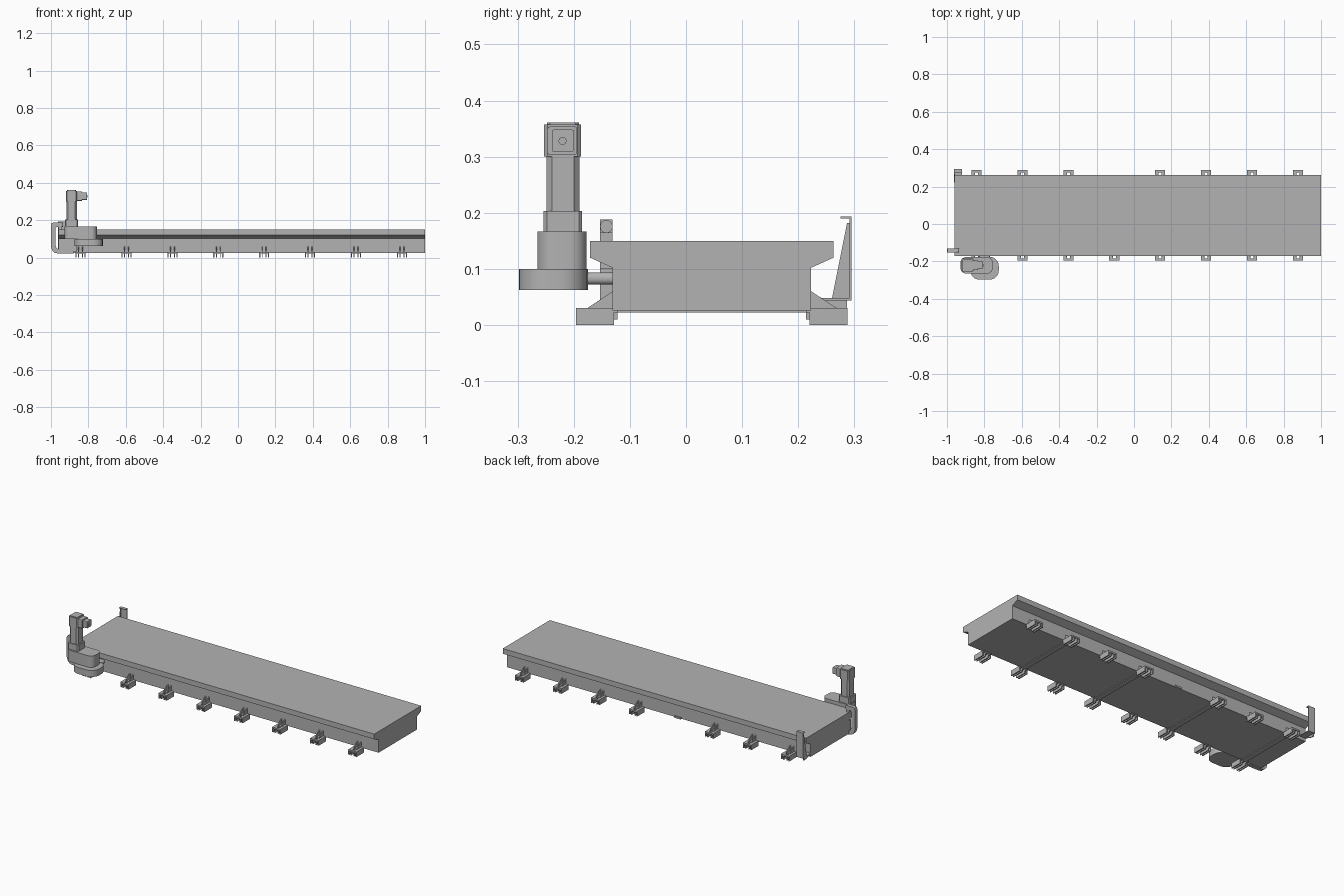
import bpy, bmesh, math
from mathutils import Vector

cube = bpy.data.objects.get("Cube")
if cube:
    bpy.data.objects.remove(cube, do_unlink=True)

steel = bpy.data.materials.new("plain grey")
steel.use_nodes = True
GREY = (0.45, 0.45, 0.45, 1)
steel.diffuse_color = GREY
steel.node_tree.nodes["Principled BSDF"].inputs["Base Color"].default_value = GREY

AXES = {  # how profile (u, v) and depth w map to x, y, z
    "x": lambda u, v, w: (w, u, v),
    "y": lambda u, v, w: (u, w, v),
    "z": lambda u, v, w: (u, v, w),
}


def finish(name, bm, smooth=False):
    bmesh.ops.recalc_face_normals(bm, faces=bm.faces)
    mesh = bpy.data.meshes.new(name)
    bm.to_mesh(mesh)
    bm.free()
    mesh.materials.append(steel)
    obj = bpy.data.objects.new(name, mesh)
    bpy.context.collection.objects.link(obj)
    if smooth:
        bpy.ops.object.select_all(action="DESELECT")
        obj.select_set(True)
        bpy.context.view_layer.objects.active = obj
        bpy.ops.object.shade_smooth_by_angle(angle=math.radians(35))
    return obj


def prism(bm, points, axis, lo, hi):
    """Extrude a closed profile along an axis."""
    place = AXES[axis]
    face = bm.faces.new([bm.verts.new(place(u, v, lo)) for u, v in points])
    out = bmesh.ops.extrude_face_region(bm, geom=[face])
    shift = Vector(place(0, 0, hi - lo))
    moved = [g for g in out["geom"] if isinstance(g, bmesh.types.BMVert)]
    bmesh.ops.translate(bm, verts=moved, vec=shift)


def box(bm, x, y, z):
    prism(bm, [(x[0], y[0]), (x[1], y[0]), (x[1], y[1]), (x[0], y[1])], "z", *z)


def rounded(u, v, r, steps=6):
    """Rectangle outline with rounded (or, with one step, chamfered) corners."""
    pts = []
    corners = [(u[1], v[1]), (u[0], v[1]), (u[0], v[0]), (u[1], v[0])]
    for i, (cu, cv) in enumerate(corners):
        cu += r if cu == u[0] else -r
        cv += r if cv == v[0] else -r
        for k in range(steps + 1):
            a = math.pi / 2 * (i + k / steps)
            pts.append((cu + r * math.cos(a), cv + r * math.sin(a)))
    return pts


def single(name, points, axis, lo, hi, smooth=False):
    bm = bmesh.new()
    prism(bm, points, axis, lo, hi)
    return finish(name, bm, smooth)


# Conveyor bed with overhanging side rails
MID, LEFT_END, RIGHT_END = 0.046, -0.96, 1.0
half = [(0.177, 0.026), (0.177, 0.102), (0.217, 0.12), (0.217, 0.148)]
bed = [(MID + d, z) for d, z in half] + [(MID - d, z) for d, z in reversed(half)]
single("bed", bed, "x", LEFT_END, RIGHT_END)
box_top = bmesh.new()
box(box_top, (LEFT_END, RIGHT_END), (MID - 0.217, MID + 0.217), (0.148, 0.15))
finish("belt_top", box_top)


# Feet: hollow channel with a slot on top and sloping cheeks
def foot(name, cx, side):
    bm = bmesh.new()
    Y = lambda d: MID + side * d
    cheek = [(0.174, 0), (0.242, 0), (0.242, 0.03), (0.222, 0.03),
             (0.177, 0.06), (0.168, 0.026), (0.168, 0.01), (0.174, 0.01)]
    base = [(0.174, 0), (0.242, 0), (0.242, 0.03), (0.174, 0.03)]
    for s in (-1, 1):
        inner, outer = sorted((cx + s * 0.008, cx + s * 0.013))
        prism(bm, [(Y(d), z) for d, z in cheek], "x", inner, outer)
        inner, outer = sorted((cx + s * 0.021, cx + s * 0.027))
        prism(bm, [(Y(d), z) for d, z in base], "x", inner, outer)
        inner, outer = sorted((cx + s * 0.008, cx + s * 0.027))
        box(bm, (inner, outer), sorted((Y(0.168), Y(0.242))), (0.022, 0.03))
    for a, b in ((0.168, 0.212), (0.23, 0.242)):
        box(bm, (cx - 0.008, cx + 0.008), sorted((Y(a), Y(b))), (0.022, 0.03))
    finish(name, bm)


SPACING, FIRST = 0.2455, -0.842
for i in range(8):
    x = FIRST + i * SPACING
    foot(f"front_foot_{i + 1}", x, -1)
    if i != 3:
        foot(f"back_foot_{i + 1}", x, 1)
    else:
        bm = bmesh.new()
        box(bm, (x - 0.02, x + 0.02), (MID + 0.165, MID + 0.185), (0.024, 0.034))
        finish("back_joint_plate", bm)
    if i % 2 == 0:
        bm = bmesh.new()
        box(bm, (x - 0.014, x + 0.014), (MID - 0.17, MID + 0.17), (0.022, 0.028))
        finish(f"cross_bar_{i // 2 + 1}", bm)

# Drive unit at the front: pulley cover, gearbox, motor and plug
single("pulley_cover", rounded((-0.875, -0.723), (-0.298, -0.175), 0.05), "z", 0.062, 0.1, True)
single("gearbox", rounded((-0.928, -0.755), (-0.265, -0.177), 0.03), "z", 0.1, 0.167, True)
single("motor_flange", rounded((-0.925, -0.855), (-0.254, -0.185), 0.006, 1), "z", 0.167, 0.203)
single("motor_body", rounded((-0.918, -0.862), (-0.249, -0.19), 0.01, 1), "z", 0.203, 0.3)
single("motor_cap", rounded((-0.919, -0.86), (-0.253, -0.187), 0.006, 1), "z", 0.3, 0.357)
single("motor_lid", rounded((-0.914, -0.865), (-0.248, -0.191), 0.006, 1), "z", 0.357, 0.361)
single("plug", rounded((-0.247, -0.194), (0.303, 0.354), 0.005, 2), "x", -0.862, -0.835)
single("plug_face", rounded((-0.239, -0.2), (0.309, 0.348), 0.003, 2), "x", -0.835, -0.808)
single("plug_pin", rounded((-0.227, -0.213), (0.321, 0.335), 0.007), "x", -0.808, -0.805, True)
single("drive_shaft", rounded((-0.83, -0.77), (0.072, 0.094), 0.01), "y", -0.2, -0.13, True)

# C-shaped arm round the front corner, with its sensor head
arm = [(-0.94, 0.188), (-0.985, 0.188), (-0.996, 0.184), (-1.0, 0.174), (-1.0, 0.06),
       (-0.994, 0.04), (-0.98, 0.026), (-0.96, 0.022), (-0.88, 0.022), (-0.88, 0.034),
       (-0.95, 0.04), (-0.97, 0.05), (-0.977, 0.07), (-0.977, 0.155), (-0.97, 0.164),
       (-0.94, 0.164)]
single("corner_arm", arm, "y", -0.153, -0.131)
single("sensor_head", rounded((-0.153, -0.131), (0.164, 0.187), 0.011), "x", -0.94, -0.936, True)
bm = bmesh.new()
box(bm, (-0.96, -0.86), (-0.153, -0.129), (0.034, 0.102))
box(bm, (-0.96, -0.945), (-0.153, -0.131), (0.15, 0.166))
finish("arm_mount", bm)

# Upright sheet bracket at the back corner
bm = bmesh.new()
box(bm, (-0.963, -0.92), (0.291, 0.295), (0.047, 0.193))
box(bm, (-0.963, -0.92), (0.275, 0.295), (0.19, 0.193))
box(bm, (-0.963, -0.92), (0.222, 0.295), (0.044, 0.048))
prism(bm, [(0.26, 0.047), (0.293, 0.047), (0.293, 0.182), (0.287, 0.182)], "x", -0.963, -0.959)
prism(bm, [(0.222, 0.06), (0.222, 0.046), (0.27, 0.03), (0.287, 0.03), (0.287, 0.046),
           (0.245, 0.046)], "x", -0.963, -0.957)
finish("back_bracket", bm)
